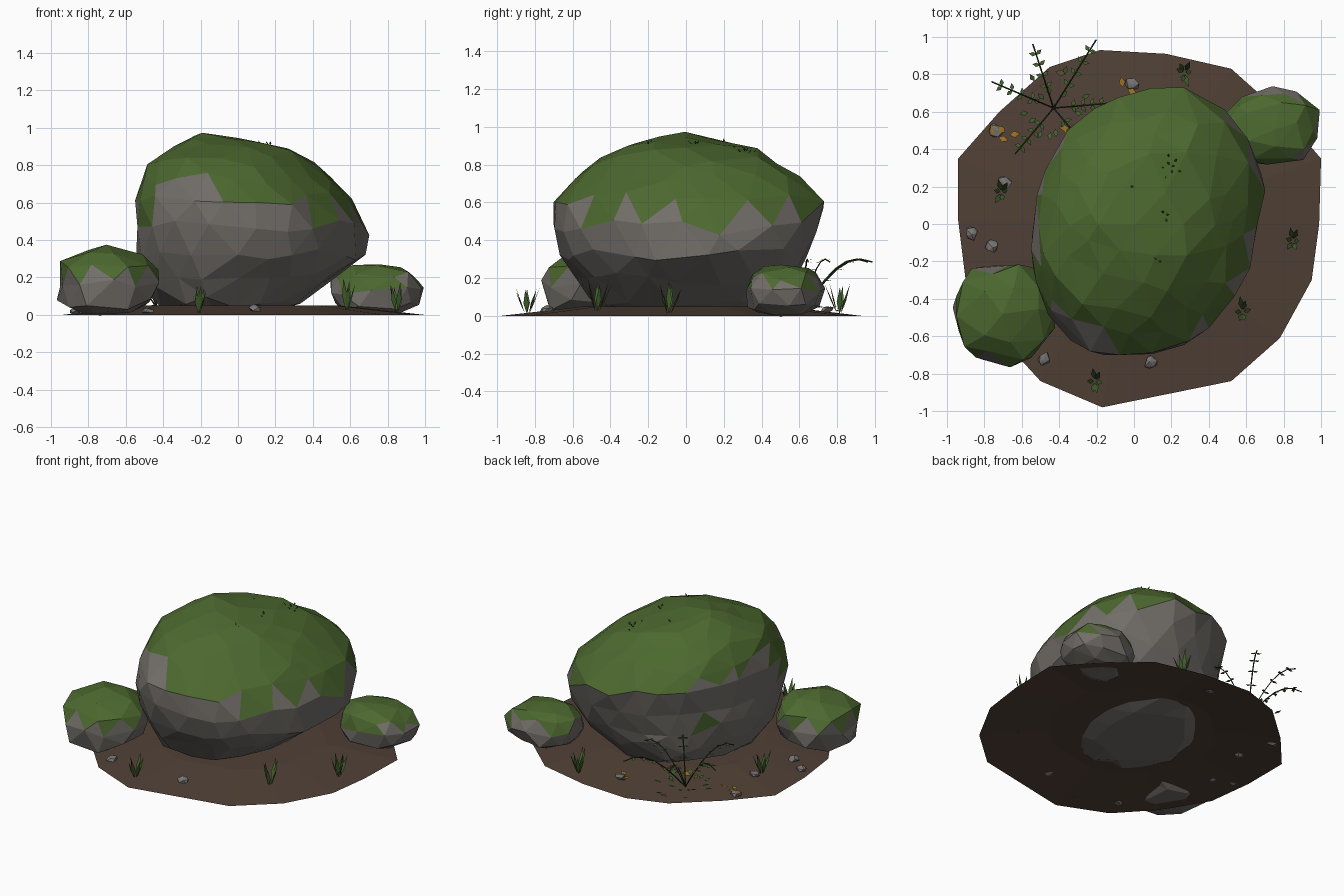
import bpy, bmesh, math, random
from mathutils import Vector
from mathutils.bvhtree import BVHTree

random.seed(7)
if "Cube" in bpy.data.objects:
    bpy.data.objects.remove(bpy.data.objects["Cube"], do_unlink=True)


def material(name, r, g, b):
    m = bpy.data.materials.new(name)
    m.use_nodes = True
    m.diffuse_color = (r, g, b, 1)
    bsdf = m.node_tree.nodes["Principled BSDF"]
    bsdf.inputs["Base Color"].default_value = (r, g, b, 1)
    bsdf.inputs["Roughness"].default_value = 0.9
    return m


STONE = material("stone grey", 0.17, 0.157, 0.142)
MOSS = material("moss green", 0.072, 0.138, 0.028)
SOIL = material("soil brown", 0.08, 0.051, 0.036)
PEBBLE = material("pebble grey", 0.19, 0.182, 0.175)
GRASS = material("grass green", 0.055, 0.12, 0.026)
STEM = material("stem green", 0.025, 0.055, 0.014)
FALLEN = material("fallen leaf ochre", 0.35, 0.18, 0.02)
DRY = material("dry leaf brown", 0.13, 0.08, 0.035)


def finish(bm, name, *mats):
    mesh = bpy.data.meshes.new(name)
    bm.to_mesh(mesh)
    bm.free()
    for m in mats:
        mesh.materials.append(m)
    obj = bpy.data.objects.new(name, mesh)
    bpy.context.collection.objects.link(obj)
    return obj


def jitter(amount):
    return Vector([random.uniform(-amount, amount) for _ in range(3)])


def ground_z(x, y):
    return 0.05 * max(0, min(1, (1 - math.hypot(x, y)) / 0.45))


# Soil patch: irregular outline rising to a low flat top
outline = [(-.94, .35), (-.72, .6), (-.45, .84), (-.18, .93), (.17, .91), (.52, .83),
           (.8, .58), (1, .35), (.99, 0), (.95, -.3), (.78, -.61), (.52, -.84),
           (-.17, -.98), (-.5, -.84), (-.72, -.6), (-.9, -.3), (-.94, .02)]
bm = bmesh.new()
outer = [bm.verts.new((x, y, 0)) for x, y in outline]
inner = [bm.verts.new((x * .55, y * .55, .05)) for x, y in outline]
for i in range(len(outline)):
    j = (i + 1) % len(outline)
    bm.faces.new((outer[j], outer[i], inner[i], inner[j]))
bm.faces.new(inner[::-1])
finish(bm, "soil_patch", SOIL)

# Boulder: cross-sections as z, x min, x max, y min, y max
levels = [(.02, -.06, -.06, 0, 0), (.02, -.39, .27, -.4, .4), (.06, -.43, .32, -.49, .49),
          (.16, -.49, .46, -.55, .55), (.28, -.54, .65, -.63, .6),
          (.43, -.53, .67, -.7, .67), (.57, -.56, .63, -.73, .71),
          (.67, -.52, .55, -.65, .7), (.8, -.49, .42, -.5, .47),
          (.87, -.41, .32, -.4, .39), (.925, -.3, .14, -.24, .22), (.97, -.2, -.2, 0, 0)]
arc = [0]
for a, b in zip(levels, levels[1:]):
    wide = ((b[2] - b[1] + b[4] - b[3]) - (a[2] - a[1] + a[4] - a[3])) / 4
    arc.append(arc[-1] + math.hypot(wide, b[0] - a[0]))


def boulder_point(d):
    """Map a direction on the unit sphere to the boulder surface."""
    u = (math.asin(max(-1, min(1, d.z))) / math.pi + .5) * arc[-1]
    k = 0
    while k < len(levels) - 2 and arc[k + 1] < u:
        k += 1
    t = (u - arc[k]) / (arc[k + 1] - arc[k])
    z, x0, x1, y0, y1 = [p + (q - p) * t for p, q in zip(levels[k], levels[k + 1])]
    th = math.atan2(d.y, d.x)
    corner = math.sin(2 * th)
    swell = 1 + corner * (.03 if corner < 0 else .15 if th > 0 else .09)
    return Vector(((x0 + x1) / 2 + (x1 - x0) / 2 * math.cos(th) * swell,
                   (y0 + y1) / 2 + (y1 - y0) / 2 * math.sin(th) * swell, z))


bm = bmesh.new()
bmesh.ops.create_icosphere(bm, subdivisions=3, radius=1)
for v in bm.verts:
    d = v.co if abs(v.co.z) > .99 else (v.co + jitter(.07)).normalized()
    v.co = boulder_point(d)
    if v.co.z > .1:
        v.co += jitter(.01)
bm.normal_update()
patches = [Vector(p) for p in [(-.48, -.38, .54), (.65, .12, .52), (-.42, .4, .4)]]
for f in bm.faces:
    c = f.calc_center_median()
    th = math.atan2(c.y, c.x)
    bare = max(0, math.cos(th - math.radians(247))) ** 25
    edge = .6 - .06 * math.cos(th) + .18 * bare + random.uniform(-.04, .04)
    patch = any((c - p).length < .075 for p in patches)
    f.material_index = int(c.z > edge or patch)
boulder_tree = BVHTree.FromBMesh(bm)
finish(bm, "boulder", STONE, MOSS)


# Smaller mossy rocks at either side, flat underneath
def mossy_rock(name, center, half, moss_level):
    bm = bmesh.new()
    bmesh.ops.create_icosphere(bm, subdivisions=2, radius=1)
    for v in bm.verts:
        d = v.co.normalized() + jitter(.11)
        p = [math.copysign(abs(c) ** .87, c) * h for c, h in zip(d, half)]
        v.co = Vector(center) + Vector(p)
        v.co.z = max(.008, v.co.z)
    bm.normal_update()
    for f in bm.faces:
        high = f.calc_center_median().z + random.uniform(-.06, .06) > moss_level
        f.material_index = int(high and f.normal.z > .05)
    finish(bm, name, STONE, MOSS)


mossy_rock("right_rock", (-.695, -.475, .165), (.275, .27, .2), .23)
mossy_rock("left_rock", (.735, .52, .13), (.25, .21, .148), .165)

# Pebbles
for i, (x, y) in enumerate([(-.87, -.05), (-.76, -.12), (-.69, .22), (-.48, -.72),
                            (.09, -.74), (-.01, .75), (-.74, .5)]):
    bm = bmesh.new()
    bmesh.ops.create_icosphere(bm, subdivisions=1, radius=.036)
    for v in bm.verts:
        v.co += jitter(.008)
        v.co.z *= .55
        v.co += Vector((x, y, ground_z(x, y) + .006))
    finish(bm, f"pebble_{i + 1}", PEBBLE)


def leaf(bm, base, direction, length, width):
    """Pointed leaf blade: a folded diamond."""
    d = direction.normalized()
    side = d.cross(Vector((0, 0, 1)))
    side = side.normalized() if side.length > .01 else Vector((1, 0, 0))
    mid = base + d * length * .45
    a, b = bm.verts.new(base), bm.verts.new(base + d * length)
    l, r = bm.verts.new(mid + side * width / 2), bm.verts.new(mid - side * width / 2)
    bm.faces.new((a, r, b))
    bm.faces.new((a, b, l))


def polar(angle, z=0.0):
    return Vector((math.cos(angle), math.sin(angle), z))


# Grass tufts
for i, (x, y) in enumerate([(-.71, .17), (.27, .81), (.85, -.09), (.58, -.47), (-.21, -.84)]):
    bm = bmesh.new()
    for k in range(6):
        out = polar(k * math.tau / 6 + random.uniform(-.3, .3))
        out.x *= .6
        base = Vector((x, y, ground_z(x, y) - .005)) + out * .012
        leaf(bm, base, out * random.uniform(.25, .5) + Vector((0, 0, 1)),
             random.uniform(.13, .18), .03)
    finish(bm, f"grass_tuft_{i + 1}", GRASS)

# Fern: arching stems with paired leaflets
root = Vector((-.43, .62, .03))
curve = bpy.data.curves.new("fern_stems", "CURVE")
curve.dimensions = "3D"
curve.bevel_depth = .004
curve.bevel_resolution = 0
curve.materials.append(STEM)
bm = bmesh.new()
for degrees, reach in [(157, .36), (108, .36), (58, .43), (5, .3), (230, .32), (310, .27)]:
    out = polar(math.radians(degrees))
    path = [root + out * reach * t / 6 + Vector((0, 0, .27 * math.sin(t / 6 * 1.9)))
            for t in range(7)]
    spline = curve.splines.new("POLY")
    spline.points.add(len(path) - 1)
    for point, p in zip(spline.points, path):
        point.co = (*p, 1)
    for p in path[2:6]:
        for turn in (-1.1, 1.1):
            leaf(bm, p, polar(math.radians(degrees) + turn, -.15), .04, .024)
for k in range(16):
    a = k * 2.4
    leaf(bm, root + polar(a) * random.uniform(.05, .2) + Vector((0, 0, .01)),
         polar(a, .3), .048, .028)
bpy.context.collection.objects.link(bpy.data.objects.new("fern_stems", curve))
finish(bm, "fern_leaves", GRASS)


# Fallen leaves on the soil
def leaf_litter(name, mat, spots):
    bm = bmesh.new()
    for x, y, count in spots:
        for k in range(count):
            spot = Vector((x, y, ground_z(x, y) + .014)) + polar(k * 2.2) * .015
            leaf(bm, spot, polar(k * 2.2 + x * 9, .1), .058, .036)
    finish(bm, name, mat)


leaf_litter("fallen_leaves", FALLEN, [(-.74, .465, 2), (-.68, .475, 2), (-.36, .51, 2),
                                      (-.05, .72, 2)])
leaf_litter("dry_leaves", DRY, [(-.38, .8, 1)])

# Tiny sprouts on the boulder top
bm = bmesh.new()
for x, y, count in [(.2, .31, 8), (.17, .05, 3), (.13, -.2, 2), (-.02, .2, 1)]:
    for k in range(count):
        spot = Vector((x, y, 2)) + polar(k * 2.4) * .012 * k ** .8
        hit = boulder_tree.ray_cast(spot, Vector((0, 0, -1)))[0]
        if hit:
            leaf(bm, hit, polar(k * 2.4, 1), .026, .012)
finish(bm, "boulder_sprouts", STEM)
